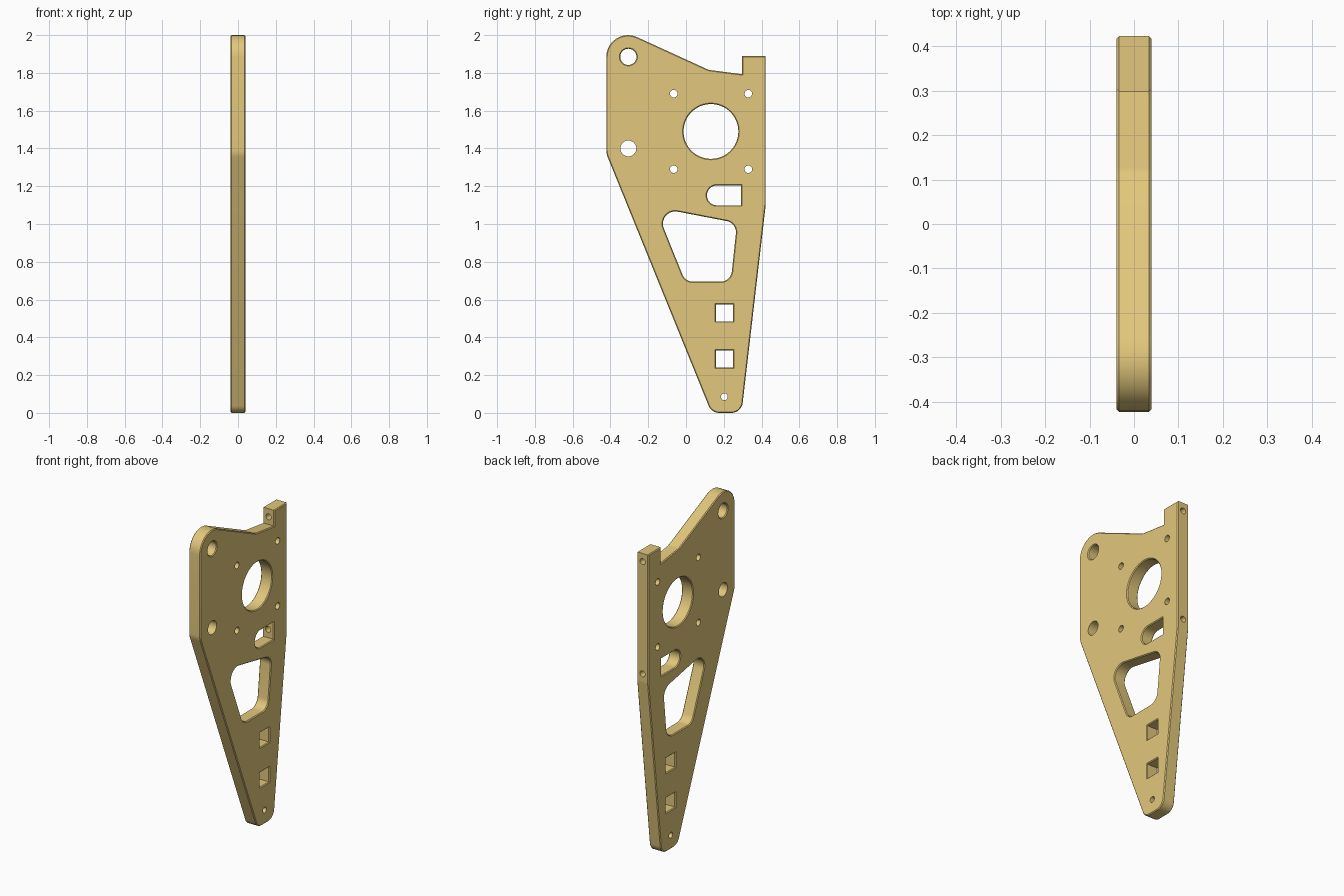
import bpy, bmesh, math
from mathutils import Vector

if "Cube" in bpy.data.objects:
    bpy.data.objects.remove(bpy.data.objects["Cube"], do_unlink=True)

HALF = 0.039      # half the plate thickness
CHAMFER = 0.005


def rounded(corners, steps=10):
    """Outline in (y, z) from (y, z, radius) corners, anticlockwise."""
    out = []
    for i, (y, z, r) in enumerate(corners):
        p = Vector((y, z))
        if r == 0:
            out.append(p)
            continue
        a = (Vector(corners[i - 1][:2]) - p).normalized()
        b = (Vector(corners[(i + 1) % len(corners)][:2]) - p).normalized()
        half = a.angle(b) / 2
        centre = p + (a + b).normalized() * r / math.sin(half)
        start = p + a * r / math.tan(half) - centre
        end = p + b * r / math.tan(half) - centre
        sweep = math.atan2(start.x * end.y - start.y * end.x, start.dot(end))
        for k in range(steps + 1):
            t = sweep * k / steps
            c, s = math.cos(t), math.sin(t)
            out.append(centre + Vector((c * start.x - s * start.y,
                                        s * start.x + c * start.y)))
    return out


def circle(y, z, r, n=32):
    return [Vector((y + r * math.cos(math.tau * k / n),
                    z + r * math.sin(math.tau * k / n))) for k in range(n)]


def rectangle(y0, z0, y1, z1, left_radius=0):
    return rounded([(y0, z0, left_radius), (y1, z0, 0),
                    (y1, z1, 0), (y0, z1, left_radius)])


def grown(points, d):
    """Outline moved outward by d with mitred corners."""
    out = []
    for i, p in enumerate(points):
        e1 = (p - points[i - 1]).normalized()
        e2 = (points[(i + 1) % len(points)] - p).normalized()
        n1, n2 = Vector((e1.y, -e1.x)), Vector((e2.y, -e2.x))
        out.append(p + (n1 + n2) * d / (1 + n1.dot(n2)))
    return out


def loft(name, outline, sections):
    """Solid through (x, growth) sections of one outline."""
    bm = bmesh.new()
    rings = [[bm.verts.new((x, p.x, p.y)) for p in grown(outline, d)]
             for x, d in sections]
    n = len(outline)
    for lo, hi in zip(rings, rings[1:]):
        for i in range(n):
            j = (i + 1) % n
            bm.faces.new((lo[i], lo[j], hi[j], hi[i]))
    bm.faces.new(rings[0])
    bm.faces.new(rings[-1])
    bmesh.ops.recalc_face_normals(bm, faces=bm.faces)
    mesh = bpy.data.meshes.new(name)
    bm.to_mesh(mesh)
    bm.free()
    obj = bpy.data.objects.new(name, mesh)
    bpy.context.collection.objects.link(obj)
    return obj


# Plate body with chamfered rim and square tab
inner = HALF - CHAMFER
plate = loft("side_plate", rounded([
    (0.135, 0, 0.06), (0.294, 0, 0.06), (0.422, 1.10, 0.06),
    (0.422, 1.89, 0), (0.297, 1.89, 0), (0.297, 1.793, 0),
    (0.12, 1.816, 0.06), (-0.422, 2.064, 0.115), (-0.422, 1.372, 0.1)]),
    [(-HALF, -CHAMFER), (-inner, 0), (inner, 0), (HALF, -CHAMFER)])

# Openings with chamfered rims
chamfered = [
    circle(0.132, 1.49, 0.145, 64),
    circle(-0.305, 1.885, 0.043),
    rounded([(-0.004, 0.695, 0.06), (0.237, 0.695, 0.06),
             (0.27, 1.005, 0.06), (-0.162, 1.088, 0.065)]),
    rectangle(0.111, 1.099, 0.292, 1.204, 0.052),
]
chamfered += [rectangle(0.158, z, 0.248, z + 0.09) for z in (0.24, 0.485)]

# Plain drilled holes
plain = [circle(-0.305, 1.40, 0.042), circle(0.203, 0.085, 0.018)]
plain += [circle(y, z, 0.02) for y in (-0.065, 0.33) for z in (1.29, 1.69)]

reach = 0.02
flare = [(-HALF - reach, CHAMFER + reach), (-inner, 0),
         (inner, 0), (HALF + reach, CHAMFER + reach)]
straight = [(-HALF - reach, 0), (HALF + reach, 0)]
cutters = [loft("opening_cutter", o, flare) for o in chamfered]
cutters += [loft("hole_cutter", o, straight) for o in plain]

# Screw bores through the back edge
for z in (1.15, 1.84):
    bpy.ops.mesh.primitive_cylinder_add(
        vertices=24, radius=0.018, depth=0.3, location=(0, 0.36, z),
        rotation=(math.pi / 2, 0, 0))
    bore = bpy.context.object
    bore.name = "bore_cutter"
    cutters.append(bore)

bpy.ops.object.select_all(action='DESELECT')
bpy.context.view_layer.objects.active = plate
plate.select_set(True)
for cutter in cutters:
    cutter.hide_render = True
    mod = plate.modifiers.new("cut", 'BOOLEAN')
    mod.operation = 'DIFFERENCE'
    mod.solver = 'EXACT'
    mod.object = cutter
    bpy.ops.object.modifier_apply(modifier=mod.name)
    bpy.data.objects.remove(cutter, do_unlink=True)

# Brass-coloured finish
colour = (0.76, 0.57, 0.2, 1)
brass = bpy.data.materials.new("brass_finish")
brass.use_nodes = True
brass.diffuse_color = colour
brass.node_tree.nodes["Principled BSDF"].inputs["Base Color"].default_value = colour
plate.data.materials.clear()
plate.data.materials.append(brass)
bpy.ops.object.shade_smooth_by_angle(angle=math.radians(30))
